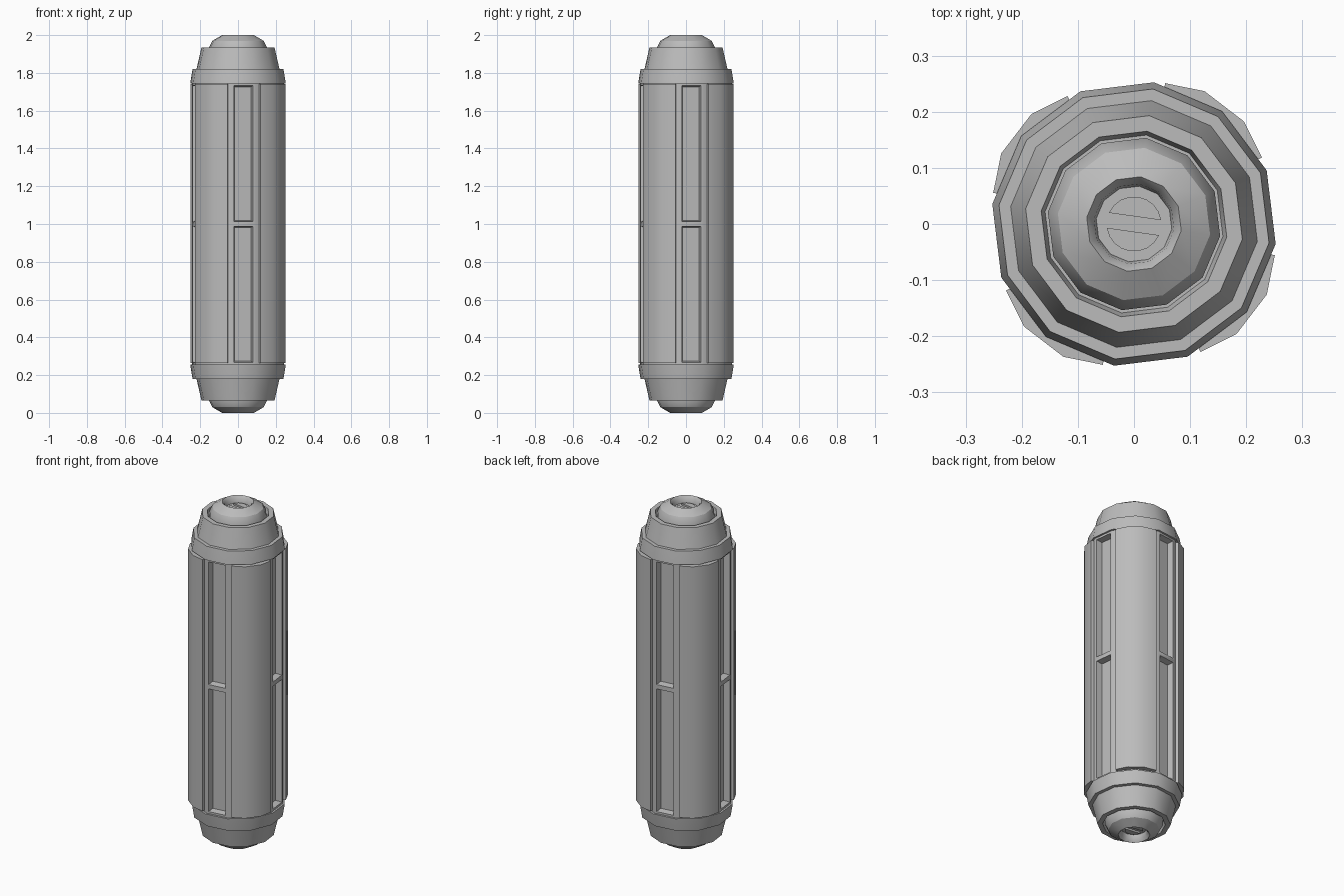
import bpy, bmesh
from math import radians, sin, cos, pi

if "Cube" in bpy.data.objects:
    bpy.data.objects.remove(bpy.data.objects["Cube"], do_unlink=True)

SIDES = 12
TWIST = -8      # rotation of the twelve sides, degrees

metal = bpy.data.materials.new("plain grey")
metal.use_nodes = True
grey = (0.5, 0.5, 0.5, 1)
metal.diffuse_color = grey
metal.node_tree.nodes["Principled BSDF"].inputs["Base Color"].default_value = grey


def polar(r, degrees, z=0.0):
    a = radians(degrees)
    return (r * cos(a), r * sin(a), z)


def finish(bm, name):
    bmesh.ops.recalc_face_normals(bm, faces=bm.faces)
    mesh = bpy.data.meshes.new(name)
    bm.to_mesh(mesh)
    bm.free()
    mesh.materials.append(metal)
    obj = bpy.data.objects.new(name, mesh)
    bpy.context.collection.objects.link(obj)
    bpy.ops.object.select_all(action='DESELECT')
    obj.select_set(True)
    bpy.context.view_layer.objects.active = obj
    bpy.ops.object.shade_smooth_by_angle(angle=radians(32))
    return obj


def lathe(bm, profile):
    """Twelve-sided turned shape, closed at both profile ends."""
    rings = [[bm.verts.new(polar(r, TWIST + 360 / SIDES * i, z)) for i in range(SIDES)]
             for r, z in profile]
    for low, high in zip(rings, rings[1:]):
        for i in range(SIDES):
            j = (i + 1) % SIDES
            bm.faces.new((low[i], low[j], high[j], high[i]))
    bm.faces.new(rings[0])
    bm.faces.new(rings[-1])


def prism(bm, outline, z0, z1):
    low = [bm.verts.new((x, y, z0)) for x, y, _ in outline]
    high = [bm.verts.new((x, y, z1)) for x, y, _ in outline]
    bm.faces.new(low)
    bm.faces.new(high)
    n = len(outline)
    for i in range(n):
        j = (i + 1) % n
        bm.faces.new((low[i], low[j], high[j], high[i]))


# Core with two recessed windows on every third side
bm = bmesh.new()
lathe(bm, [(0.245, 0.255), (0.245, 1.0), (0.245, 1.745)])
bm.faces.ensure_lookup_table()
windows = [f for i, f in enumerate(bm.faces[:2 * SIDES]) if i % 3 == 0]
bmesh.ops.recalc_face_normals(bm, faces=bm.faces)
bmesh.ops.inset_individual(bm, faces=windows, thickness=0.018)
bmesh.ops.inset_individual(bm, faces=windows, thickness=0.009, depth=-0.035)
finish(bm, "window_core")

# Four raised curved side panels
for k in range(4):
    mid = 52.5 + 90 * k
    bm = bmesh.new()
    shape = [(0.257, -25), (0.268, -9.5), (0.268, 9.5), (0.257, 25), (0.21, 25), (0.21, -25)]
    prism(bm, [polar(r, mid + a) for r, a in shape], 0.265, 1.74)
    finish(bm, f"side_panel_{k + 1}")

# Stepped end collars, nested caps and slotted screws
collar = [(0.2, 1.74), (0.255, 1.745), (0.253, 1.76), (0.243, 1.82), (0.222, 1.82),
          (0.195, 1.935), (0.167, 1.935), (0.16, 1.905), (0.1, 1.905)]
cap = [(0.155, 1.89), (0.155, 1.935), (0.137, 1.97), (0.085, 2.0),
       (0.072, 1.985), (0.068, 1.96)]
for end in ("top", "bottom"):
    def place(z):
        return z if end == "top" else 2 - z
    for part, profile in (("collar", collar), ("cap", cap)):
        bm = bmesh.new()
        lathe(bm, [(r, place(z)) for r, z in profile])
        finish(bm, f"{end}_{part}")
    bm = bmesh.new()
    for half in (0, 180):
        arc = [polar(0.049, TWIST + half + 16 + 148 * i / 8) for i in range(9)]
        prism(bm, arc, place(1.955), place(1.97))
    finish(bm, f"{end}_screw_head")
